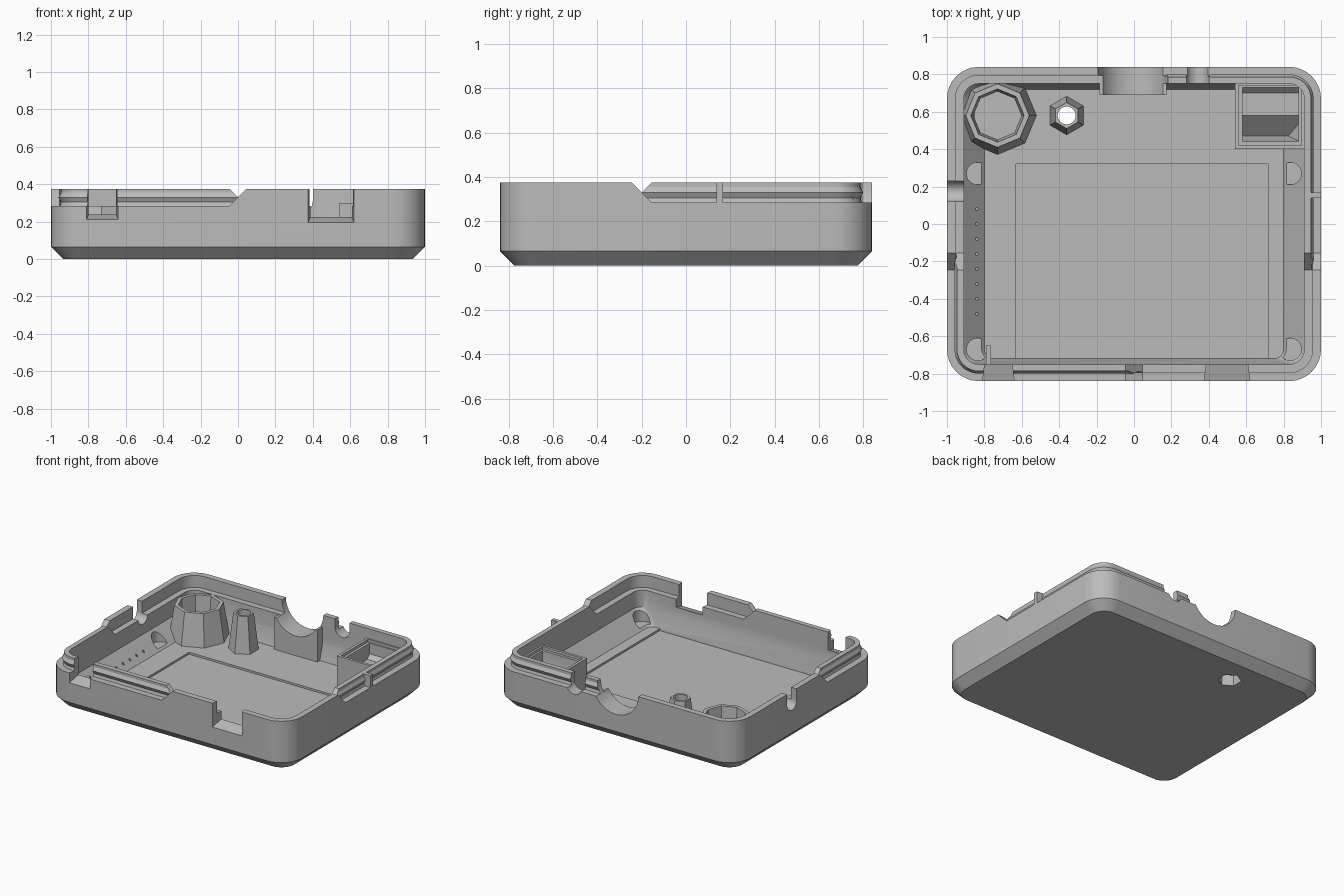
import bpy, bmesh
from math import pi, cos, sin
from mathutils import Vector

if "Cube" in bpy.data.objects:
    bpy.data.objects.remove(bpy.data.objects["Cube"])

grey = bpy.data.materials.new("matte grey plastic")
grey.use_nodes = True
grey.diffuse_color = (0.5, 0.5, 0.5, 1)
grey.node_tree.nodes["Principled BSDF"].inputs["Base Color"].default_value = (0.5, 0.5, 0.5, 1)


def loft(name, loops, ring=False):
    """Skin a list of equal loops; a ring joins last to first, otherwise the ends are capped."""
    bm = bmesh.new()
    rows = [[bm.verts.new(p) for p in loop] for loop in loops]
    n = len(rows[0])
    pairs = list(zip(rows, rows[1:]))
    if ring:
        pairs.append((rows[-1], rows[0]))
    else:
        bm.faces.new(rows[0])
        bm.faces.new(rows[-1])
    for a, b in pairs:
        for i in range(n):
            j = (i + 1) % n
            bm.faces.new((a[i], a[j], b[j], b[i]))
    bmesh.ops.recalc_face_normals(bm, faces=bm.faces)
    me = bpy.data.meshes.new(name)
    bm.to_mesh(me)
    bm.free()
    me.materials.append(grey)
    ob = bpy.data.objects.new(name, me)
    bpy.context.collection.objects.link(ob)
    return ob


def rounded(ix, iy, z, segs=8):
    """Outline of the case, moved inwards by ix and iy."""
    hx, hy, r = 1 - ix, 0.84 - iy, max(0.17 - min(ix, iy), 0.04)
    pts = []
    for q, (sx, sy) in enumerate(((1, 1), (-1, 1), (-1, -1), (1, -1))):
        for k in range(segs + 1):
            a = (q + k / segs) * pi / 2
            pts.append(Vector((sx * (hx - r) + r * cos(a), sy * (hy - r) + r * sin(a), z)))
    return pts


def rect(x0, x1, y0, y1, z):
    return [(x0, y0, z), (x1, y0, z), (x1, y1, z), (x0, y1, z)]


def box(name, x0, x1, y0, y1, z0, z1):
    return loft(name, [rect(x0, x1, y0, y1, z0), rect(x0, x1, y0, y1, z1)])


def ngon(x, y, z, r, n, turn=0.0):
    return [(x + r * cos(turn + 2 * pi * i / n), y + r * sin(turn + 2 * pi * i / n), z) for i in range(n)]


def u_slot(name, c, z, r, d0, d1, axis):
    """Round-bottomed slot, open upwards, running along x or y."""
    arc = [(c + r * cos(pi + pi * i / 16), z + r * sin(pi + pi * i / 16)) for i in range(17)]
    arc += [(c + r, 0.6), (c - r, 0.6)]
    place = (lambda d, u, v: (u, d, v)) if axis == "y" else (lambda d, u, v: (d, u, v))
    return loft(name, [[place(d, u, v) for u, v in arc] for d in (d0, d1)])


def cut(targets, cutters):
    for t in targets:
        for c in cutters:
            m = t.modifiers.new("cut", "BOOLEAN")
            m.operation, m.solver, m.object = "DIFFERENCE", "EXACT", c
            bpy.context.view_layer.objects.active = t
            bpy.ops.object.modifier_apply(modifier=m.name)
    for c in cutters:
        bpy.data.objects.remove(c)


# Tray: chamfered outside, sloped inside, flat floor
FLOOR = 0.045
tray = loft("tray_shell", [
    rounded(0.065, 0.065, 0), rounded(0, 0, 0.065), rounded(0, 0, 0.285),
    rounded(0.09, 0.09, 0.285), rounded(0.09, 0.09, 0.16), rounded(0.2, 0.12, FLOOR)])

# Two interlocking rims: outer wall and inner snap lip
outer_rim = loft("outer_rim", [rounded(i, i, z) for i, z in (
    (0, 0.285), (0, 0.375), (0.045, 0.375), (0.045, 0.285))], ring=True)
inner_lip = loft("inner_lip", [rounded(i, i, z) for i, z in (
    (0.047, 0.285), (0.053, 0.305), (0.04, 0.33), (0.053, 0.355), (0.053, 0.375),
    (0.09, 0.375), (0.09, 0.285))], ring=True)


def quadrant(sx, sy):
    """Slant-sided block covering one quarter of the rim."""
    loops = []
    for z, e in ((0.275, -0.055), (0.385, 0.055)):
        xs = sorted((-sx * e, sx * 1.2))
        ys = sorted((-0.2 - sy * e, sy * 1.2))
        loops.append(rect(*xs, *ys, z))
    return loft("quadrant_cutter", loops)


cut([outer_rim], [quadrant(-1, -1), quadrant(1, 1)])
cut([inner_lip], [quadrant(1, -1), quadrant(-1, 1)])


# Openings through the walls
def flared_notch(x0, x1, z):
    loops = []
    for y, grow, dz in ((-0.86, 0.012, 0), (-0.7, -0.008, 0.05)):
        a, b = x0 - grow, x1 + grow
        loops.append([(a, y, z + dz), (b, y, z + dz), (b, y, 0.5), (a, y, 0.5)])
    return loft("notch_cutter", loops)


boss = box("cable_boss", -0.185, 0.175, 0.69, 0.77, 0.03, 0.284)
cut([tray, outer_rim, inner_lip, boss], [
    flared_notch(-0.8, -0.65, 0.205),
    flared_notch(0.385, 0.61, 0.19),
    u_slot("cable_cutter", -0.005, 0.38, 0.188, 0.6, 1, "y"),
    u_slot("back_slot_cutter", 0.34, 0.31, 0.06, 0.6, 1, "y"),
    u_slot("side_slot_cutter", 0.175, 0.29, 0.055, -1.1, -0.87, "x")])

# Floor recess, corner reliefs and row of pin dents
cutters = [box("recess_cutter", -0.63, 0.72, -0.72, 0.32, 0.03, 0.2)]
for x in (-0.835, 0.835):
    for y in (0.27, -0.67):
        cutters.append(loft("relief_cutter", [ngon(x, y, z, 0.06, 24) for z in (0.06, 0.28)]))
for i in range(8):
    y = 0.08 - 0.08 * i
    cutters.append(loft("pin_cutter", [ngon(-0.84, y, z, 0.008, 8) for z in (0.07, 0.15)]))
cut([tray], cutters)

# Screw post with through hole and nut pocket
screw_post = loft("screw_post", [ngon(-0.36, 0.58, 0.03, 0.105, 6, pi / 6),
                                 ngon(-0.36, 0.58, 0.315, 0.07, 6, pi / 6)])
cut([tray, screw_post], [
    loft("hole_cutter", [ngon(-0.36, 0.58, z, 0.048, 24) for z in (-0.1, 0.5)]),
    loft("nut_cutter", [ngon(-0.36, 0.58, z, 0.08, 6, pi / 6) for z in (-0.1, 0.08)])])

# Eight-sided cup
loft("octagonal_cup", [ngon(-0.73, 0.58, z, r, 8) for r, z in (
    (0.21, 0.035), (0.17, 0.285), (0.142, 0.285), (0.13, 0.1))])

# Corner box with stepped rim and sloped pocket
corner_box = box("corner_box", 0.54, 0.915, 0.4, 0.755, 0.03, 0.3)
pocket = [(0.44, 0.5), (0.44, 0.14), (0.47, 0.07), (0.58, 0.17), (0.7, 0.17), (0.73, 0.2), (0.73, 0.5)]
cut([corner_box], [
    box("step_cutter", 0.56, 0.895, 0.42, 0.74, 0.28, 0.5),
    loft("pocket_cutter", [[(x, y, z) for y, z in pocket] for x in (0.58, 0.88)])])

# Small ribs
box("side_rib", 0.94, 1.0, 0.138, 0.168, 0.28, 0.375)
box("front_rib", -0.79, -0.765, -0.76, -0.65, 0.04, 0.2)

# Smooth rounded corners, crisp edges elsewhere
bpy.ops.object.select_all(action="DESELECT")
for ob in bpy.context.collection.objects:
    if ob.type == "MESH" and ob.data.materials and ob.data.materials[0] == grey:
        ob.select_set(True)
        bpy.context.view_layer.objects.active = ob
bpy.ops.object.shade_smooth_by_angle(angle=pi / 7)
